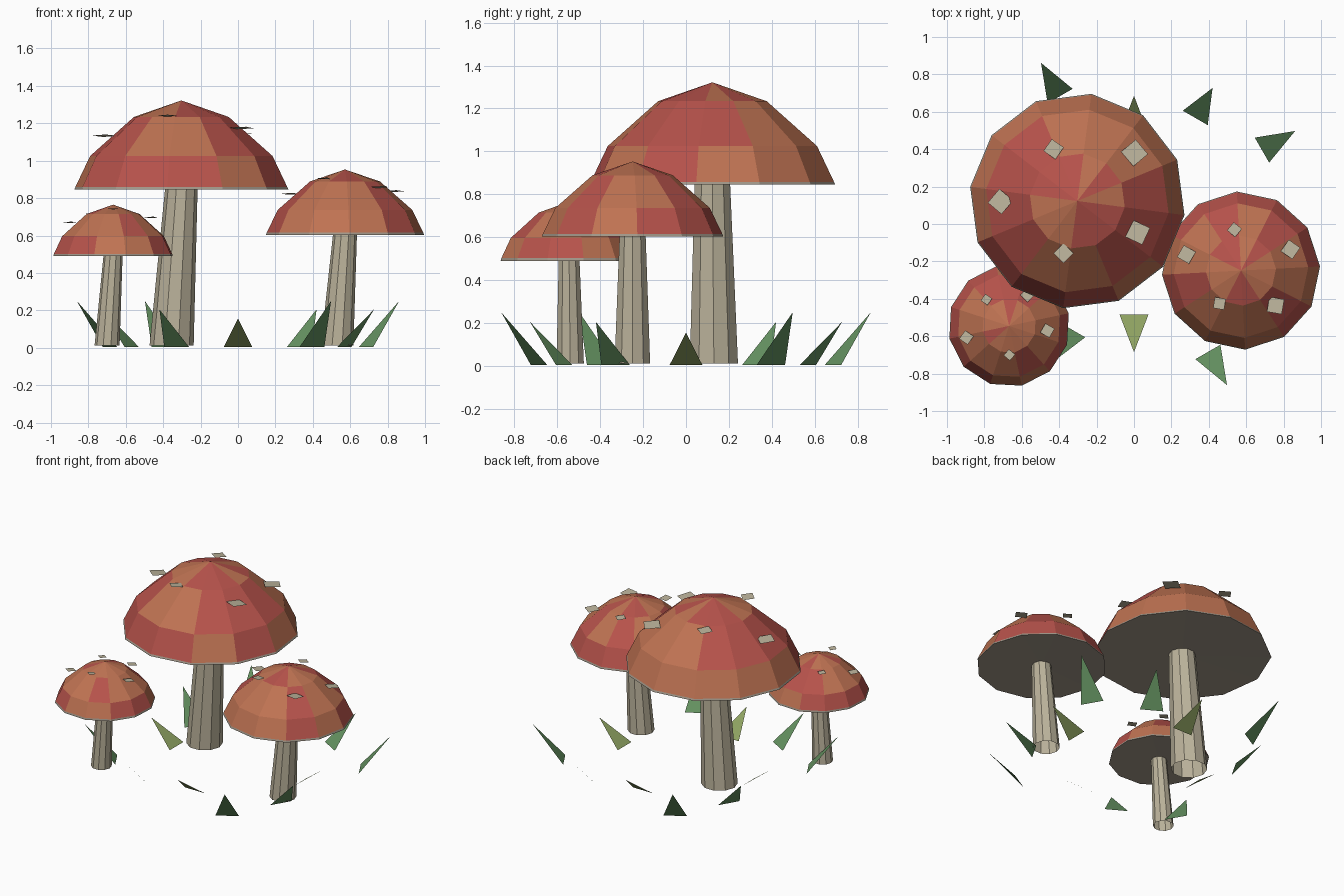
import bpy, random
from math import sin, cos, radians, pi, hypot

if "Cube" in bpy.data.objects:
    bpy.data.objects.remove(bpy.data.objects["Cube"])

random.seed(4)


def material(name, rgb):
    m = bpy.data.materials.new(name)
    m.diffuse_color = (*rgb, 1)
    m.use_nodes = True
    m.node_tree.nodes["Principled BSDF"].inputs["Base Color"].default_value = m.diffuse_color
    return m


RED = material("red", (0.47, 0.085, 0.07))
ORANGE = material("orange", (0.52, 0.17, 0.085))
CREAM = material("cream", (0.50, 0.45, 0.33))
GILL = material("gill", (0.36, 0.31, 0.25))
GREEN = material("green", (0.13, 0.29, 0.12))
OLIVE = material("olive", (0.27, 0.36, 0.12))
SIDES = 12


def build(name, verts, faces, *mats):
    me = bpy.data.meshes.new(name)
    me.from_pydata(verts, [], faces)
    for m in mats:
        me.materials.append(m)
    me.update()
    ob = bpy.data.objects.new(name, me)
    bpy.context.collection.objects.link(ob)
    return ob


def ring(x, y, z, r, n, phase=0):
    return [(x + r * cos(phase + 2 * pi * i / n), y + r * sin(phase + 2 * pi * i / n), z)
            for i in range(n)]


def bands(count, n):
    return [(k * n + i, k * n + (i + 1) % n, (k + 1) * n + (i + 1) % n, (k + 1) * n + i)
            for k in range(count) for i in range(n)]


# Cap outline from rim to apex, as fractions of radius and height
PROFILE = [(1, 0), (0.86, 0.36), (0.447, 0.81), (0, 1)]


def cap_height(f):
    for (r0, h0), (r1, h1) in zip(PROFILE, PROFILE[1:]):
        if f >= r1:
            return h0 + (h1 - h0) * (r0 - f) / (r0 - r1)


def mushroom(tag, cx, cy, r, rim, top, phase, foot, foot_r, neck_r, spots):
    ph, h = radians(phase), top - rim
    # Domed cap with patchwork of two reds
    v = [p for f, g in PROFILE[:-1] for p in ring(cx, cy, rim + g * h, f * r, SIDES, ph)]
    v.append((cx, cy, top))
    faces = bands(2, SIDES)
    faces += [(24 + i, 24 + (i + 1) % SIDES, 36) for i in range(SIDES)]
    cap = build(tag + "_cap", v, faces, RED, ORANGE)
    for p in cap.data.polygons:
        p.material_index = int(random.random() < 0.5)
    # Thin lip and flat gill fan below the cap
    v = ring(cx, cy, rim - 0.012, r * 1.01, SIDES, ph) + ring(cx, cy, rim, r, SIDES, ph)
    v.append((cx, cy, rim - 0.010))
    faces = bands(1, SIDES) + [((i + 1) % SIDES, i, 24) for i in range(SIDES)]
    build(tag + "_gills", v, faces, GILL)
    # Leaning, tapered, open stem
    v = ring(*foot, 0.012, foot_r, 10) + ring(cx, cy, rim - 0.008, neck_r, 10)
    build(tag + "_stem", v, bands(1, 10), CREAM)
    # Flat square flecks hovering just over the cap, tipped slightly backwards
    for i, (x, y, s, turn) in enumerate(spots):
        z = rim + h * cap_height(hypot(x - cx, y - cy) / r) + 0.037
        v = [(px, py, z - 0.1 * (py - y)) for px, py, _ in ring(x, y, 0, s, 4, radians(turn))]
        build(f"{tag}_spot_{i + 1}", v, [(0, 1, 2, 3)], CREAM)


mushroom("large", -0.303, 0.123, 0.572, 0.858, 1.322, 22.5, (-0.355, 0.13), 0.118, 0.087,
         [(-0.43, 0.40, 0.055, 10), (-0.714, 0.12, 0.068, 5), (0.003, 0.38, 0.072, -5),
          (0.02, -0.045, 0.07, 20), (-0.377, -0.157, 0.054, 0)])
mushroom("medium", 0.572, -0.249, 0.419, 0.615, 0.953, 3, (0.53, -0.25), 0.087, 0.064,
         [(0.28, -0.163, 0.052, 15), (0.537, -0.03, 0.04, 5), (0.837, -0.136, 0.053, 10),
          (0.457, -0.425, 0.042, 35), (0.757, -0.436, 0.057, 35)])
mushroom("small", -0.668, -0.545, 0.323, 0.502, 0.765, 12, (-0.70, -0.54), 0.067, 0.051,
         [(-0.896, -0.607, 0.039, 10), (-0.789, -0.404, 0.031, 10), (-0.463, -0.57, 0.04, 15),
          (-0.666, -0.70, 0.031, 5), (-0.57, -0.38, 0.039, 0)])

# Ring of grass blades leaning outwards, three sizes repeating
BLADES = [(0.485, 0.685, 0.155), (0.79, 0.995, 0.25), (0.655, 0.84, 0.205)]
for i in range(12):
    a = radians(30 * i)
    base, tip, height = BLADES[i % 3]
    c, s, w = cos(a), sin(a), 0.077
    v = [(base * c + w * s, base * s - w * c, 0.003), (tip * c, tip * s, height),
         (base * c - w * s, base * s + w * c, 0.003)]
    build(f"grass_blade_{i + 1}", v, [(0, 1, 2)], OLIVE if i % 3 == 0 else GREEN)
